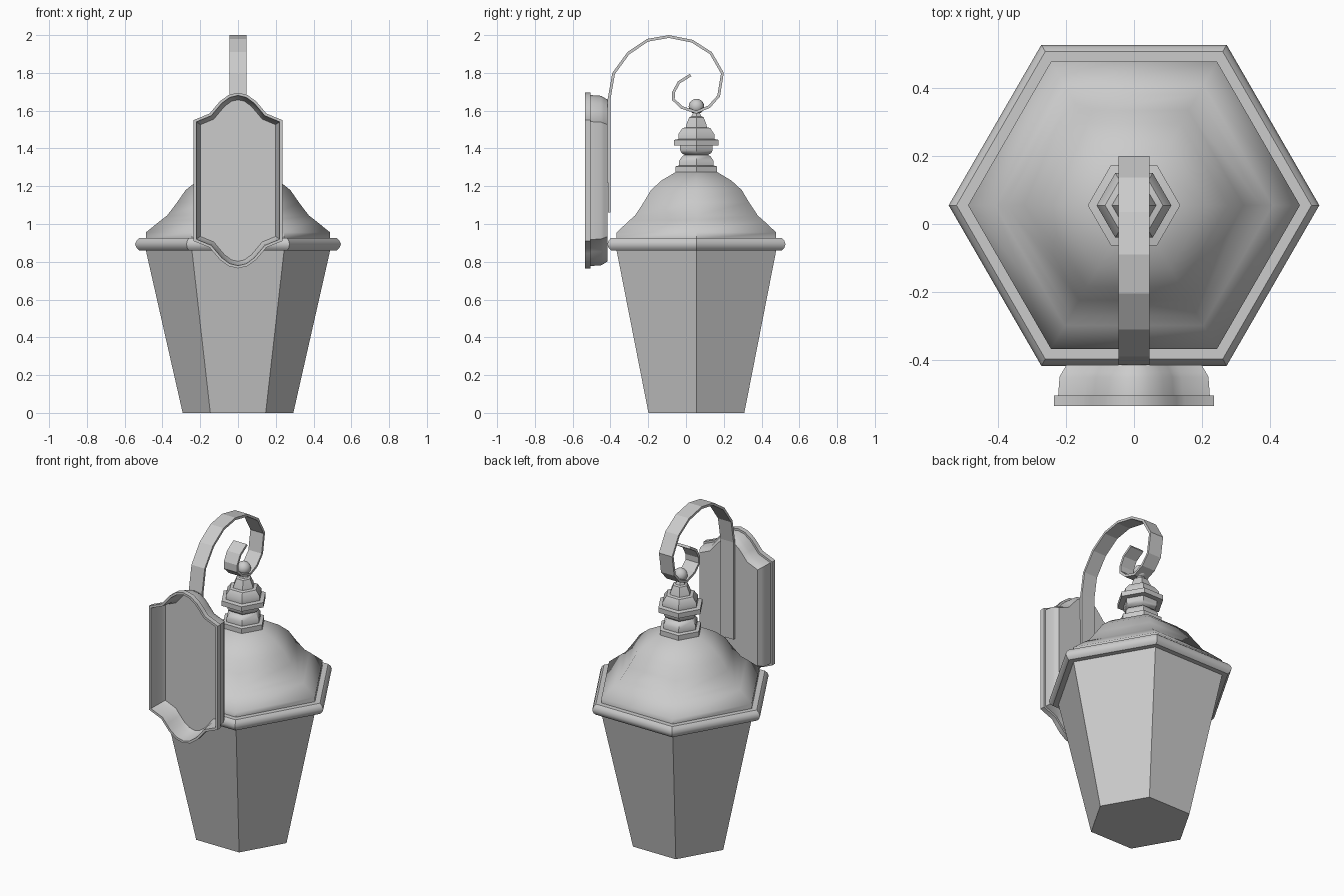
import bpy, bmesh, math
from mathutils import Vector

if "Cube" in bpy.data.objects:
    bpy.data.objects.remove(bpy.data.objects["Cube"])

CY = 0.055  # lantern axis in y


def finish(name, rings, closed_rings=True, smooth=None):
    """Skin a list of matching point rings and cap both ends."""
    bm = bmesh.new()
    vr = [[bm.verts.new(p) for p in r] for r in rings]
    n = len(vr[0])
    for a, b in zip(vr, vr[1:]):
        for i in range(n):
            j = (i + 1) % n
            bm.faces.new((a[i], a[j], b[j], b[i]))
    bm.faces.new(vr[0][::-1])
    bm.faces.new(vr[-1])
    bmesh.ops.recalc_face_normals(bm, faces=bm.faces)
    me = bpy.data.meshes.new(name)
    bm.to_mesh(me)
    bm.free()
    ob = bpy.data.objects.new(name, me)
    bpy.context.collection.objects.link(ob)
    if smooth:
        bpy.ops.object.select_all(action='DESELECT')
        ob.select_set(True)
        bpy.context.view_layer.objects.active = ob
        bpy.ops.object.shade_smooth_by_angle(angle=math.radians(smooth))
    return ob


def hex_lathe(name, profile, smooth=None):
    """Six-sided turning from (corner radius, z) pairs."""
    rings = [[(r * math.cos(k * math.pi / 3), CY + r * math.sin(k * math.pi / 3), z)
              for k in range(6)] for r, z in profile]
    return finish(name, rings, smooth=smooth)


# Tapered lantern body
hex_lathe("lantern_body", [(0.293, 0), (0.489, 0.865)])

# Rounded brim
hex_lathe("brim", [(0.48, 0.86), (0.522, 0.86), (0.537, 0.873), (0.545, 0.893),
                   (0.537, 0.912), (0.522, 0.926), (0.48, 0.926)], 40)

# Bell-shaped roof
hex_lathe("roof", [(0.488, 0.92), (0.488, 0.955), (0.408, 1.02), (0.375, 1.045),
                   (0.322, 1.115), (0.277, 1.18), (0.214, 1.23), (0.127, 1.275)], 50)

# Stepped finial
hex_lathe("finial", [(0.127, 1.27), (0.127, 1.305), (0.105, 1.31), (0.105, 1.335),
                     (0.085, 1.36), (0.07, 1.365), (0.09, 1.375), (0.1, 1.39),
                     (0.1, 1.415), (0.136, 1.415), (0.136, 1.445), (0.11, 1.45),
                     (0.11, 1.475), (0.085, 1.508), (0.065, 1.512), (0.06, 1.53),
                     (0.044, 1.565), (0.03, 1.57), (0.02, 1.59)], 35)

# Ball on the finial
bpy.ops.mesh.primitive_uv_sphere_add(segments=16, ring_count=10, radius=0.041,
                                     location=(0, CY, 1.622))
ball = bpy.context.object
ball.name = "finial_ball"
bpy.ops.object.shade_smooth()

# Wall plate outline: one quarter mirrored in x and about mid height
MID = 1.23
quarter = [(0.235, 0.32), (0.15, 0.355), (0.125, 0.385), (0.095, 0.42), (0.05, 0.453)]
top = quarter + [(0, 0.465)] + [(-x, z) for x, z in quarter[::-1]]
outline = [Vector(p) for p in top + [(x, -z) for x, z in top[::-1]]]


def inset(points, d):
    """Offset a counter-clockwise outline inward by d."""
    out = []
    for i, p in enumerate(points):
        a = (p - points[i - 1]).normalized()
        b = (points[(i + 1) % len(points)] - p).normalized()
        na, nb = Vector((-a.y, a.x)), Vector((-b.y, b.x))
        out.append(p + (na + nb) * d / (1 + na.dot(nb)))
    return out


# Hollow wall plate, open to the front
steps = [(0.036, -0.425), (0.024, -0.45), (0.014, -0.535), (0, -0.535), (0, -0.505),
         (0.012, -0.505), (0.016, -0.45), (0.024, -0.435), (0.036, -0.415)]
finish("wall_plate", [[(p.x, y, MID + p.y) for p in inset(outline, d)]
                      for d, y in steps], smooth=40)

# Scrolled bracket strip: outer edge path in (y, z), thickened to its inner side
path = [Vector(p) for p in [
    (-0.414, 1.06), (-0.415, 1.66), (-0.39, 1.80), (-0.31, 1.91), (-0.205, 1.98),
    (-0.09, 2.0), (0.035, 1.975), (0.137, 1.91), (0.2, 1.80), (0.18, 1.675),
    (0.127, 1.615), (0.055, 1.585), (-0.025, 1.61), (-0.073, 1.655),
    (-0.073, 1.70), (-0.043, 1.755), (0.02, 1.795)]]
W, T = 0.045, 0.015
rings = []
for i, p in enumerate(path):
    t = (path[min(i + 1, len(path) - 1)] - path[max(i - 1, 0)]).normalized()
    q = p + Vector((t.y, -t.x)) * T
    rings.append([(-W, p.x, p.y), (W, p.x, p.y), (W, q.x, q.y), (-W, q.x, q.y)])
finish("scroll_bracket", rings)
